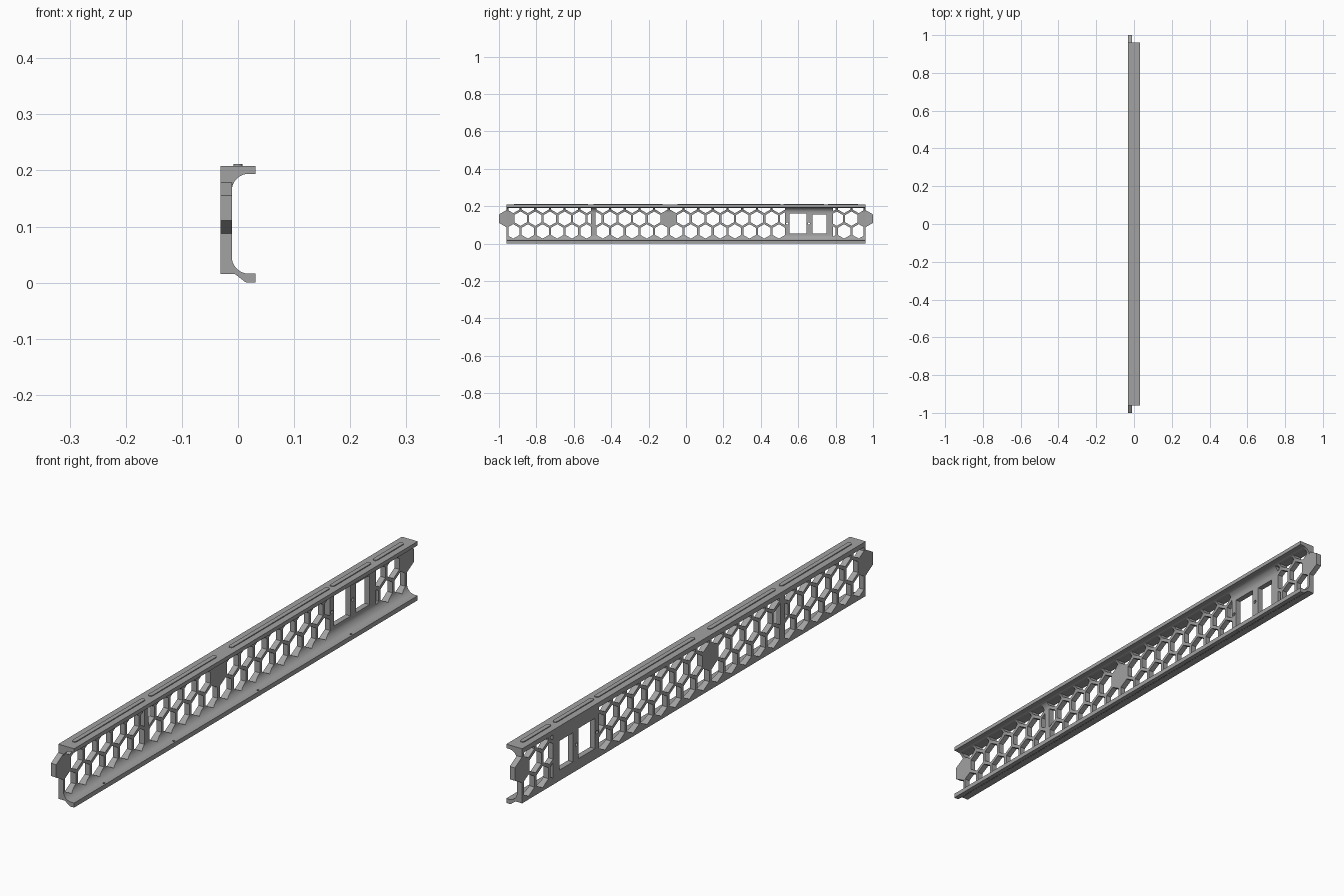
import bpy, bmesh, math
from mathutils import Matrix

old = bpy.data.objects.get("Cube")
if old:
    bpy.data.objects.remove(old, do_unlink=True)

grey = bpy.data.materials.new("light grey")
grey.use_nodes = True
COLOUR = (0.36, 0.36, 0.36, 1)
grey.diffuse_color = COLOUR
grey.node_tree.nodes["Principled BSDF"].inputs["Base Color"].default_value = COLOUR

PITCH = 0.0785                 # honeycomb cell spacing
ROW = PITCH * math.sqrt(3) / 2
MID_Z = 0.133                  # height of the main cell row
BACK, WEB = -0.031, -0.011     # outer and inner face of the web
HALF = 0.96


def finish(bm, name):
    bmesh.ops.recalc_face_normals(bm, faces=bm.faces)
    mesh = bpy.data.meshes.new(name)
    bm.to_mesh(mesh)
    bm.free()
    obj = bpy.data.objects.new(name, mesh)
    bpy.context.collection.objects.link(obj)
    mesh.materials.append(grey)
    return obj


def prism(bm, points, place, start, end):
    """Extrude a 2D outline; place(u, v, w) puts it in 3D."""
    rings = [[bm.verts.new(place(u, v, w)) for u, v in points] for w in (start, end)]
    bm.faces.new(rings[0])
    bm.faces.new(rings[1][::-1])
    n = len(points)
    for i in range(n):
        j = (i + 1) % n
        bm.faces.new((rings[0][i], rings[1][i], rings[1][j], rings[0][j]))


def along_y(u, v, w):
    return (u, w, v)


def along_x(u, v, w):
    return (w, u, v)


def along_z(u, v, w):
    return (u, v, w)


def ring(cu, cv, r, n):
    return [(cu + r * math.sin(math.tau * i / n), cv + r * math.cos(math.tau * i / n))
            for i in range(n)]


def clip(points, axis, limit, sign):
    """Keep the part of a convex outline on one side of a straight line."""
    out = []
    for i, a in enumerate(points):
        b = points[(i + 1) % len(points)]
        da, db = sign * (a[axis] - limit), sign * (b[axis] - limit)
        if da >= 0:
            out.append(a)
        if da * db < 0:
            t = da / (da - db)
            out.append(tuple(p + t * (q - p) for p, q in zip(a, b)))
    return out


def arc(cx, cz, r, a0, a1, n=10):
    return [(cx + r * math.cos(math.radians(a0 + (a1 - a0) * i / n)),
             cz + r * math.sin(math.radians(a0 + (a1 - a0) * i / n))) for i in range(n + 1)]


# Channel body: web, two flanges and inner fillets
R = 0.03
profile = [(BACK, 0.015), (-0.005, 0.015), (0.013, 0.001), (0.016, 0), (0.031, 0), (0.031, 0.016)]
profile += arc(WEB + R, 0.016 + R, R, 270, 180)
profile += arc(WEB + R, 0.194 - R, R, 180, 90)
profile += [(0.031, 0.194), (0.031, 0.208), (BACK, 0.208)]
bm = bmesh.new()
prism(bm, profile, along_y, -HALF, HALF)
body = finish(bm, "channel_body")

# Cutter: honeycomb cells clipped to each panel
bm = bmesh.new()
panels = [(-0.963, -0.95, -0.508), (-0.092, -0.484, 0.53), (0.963, 0.787, 0.95)]
for origin, lo, hi in panels:
    for row in (-1, 0, 1):
        for k in range(-14, 15):
            if row == 0 and k == 0:
                continue       # this cell stays solid
            y = origin + (k + (0.5 if row else 0)) * PITCH
            cell = ring(y, MID_Z + row * ROW, 0.0385, 6)
            for axis, limit, sign in ((0, lo, 1), (0, hi, -1), (1, 0.019, 1), (1, 0.191, -1)):
                cell = clip(cell, axis, limit, sign)
            if len(cell) > 2 and max(p[0] for p in cell) - min(p[0] for p in cell) > 0.012:
                prism(bm, cell, along_x, -0.05, 0.05)

# Cutter: two socket windows and their screw holes
for y0, y1, z0, z1 in ((0.553, 0.645, 0.053, 0.16), (0.676, 0.751, 0.053, 0.156)):
    prism(bm, [(y0, z0), (y1, z0), (y1, z1), (y0, z1)], along_x, -0.05, 0.05)
for y in (0.541, 0.657):
    prism(bm, ring(y, 0.107, 0.006, 12), along_x, -0.05, 0.05)

# Cutter: small holes in the lower flange
for y in (-0.78, -0.39, 0.08, 0.6):
    prism(bm, ring(0.022, y, 0.004, 10), along_z, -0.02, 0.03)
cutter = finish(bm, "opening_cutter")
cutter.hide_render = True

mod = body.modifiers.new("openings", "BOOLEAN")
mod.operation = "DIFFERENCE"
mod.solver = "EXACT"
mod.object = cutter
bpy.context.view_layer.objects.active = body
bpy.ops.object.select_all(action="DESELECT")
body.select_set(True)
bpy.ops.object.modifier_apply(modifier=mod.name)
bpy.data.objects.remove(cutter, do_unlink=True)
bpy.ops.object.shade_smooth_by_angle(angle=math.radians(25))

# Hexagonal end tabs
for side, name in ((-1, "front_end_tab"), (1, "back_end_tab")):
    bm = bmesh.new()
    prism(bm, ring(side * (1 - PITCH / 2), MID_Z, PITCH / math.sqrt(3), 6), along_x, BACK, WEB)
    finish(bm, name)

# Raised locating ridges with rounded ends on the top flange
W = 0.008
for i, (y0, y1) in enumerate(((-0.92, -0.525), (-0.495, -0.125), (-0.045, 0.505),
                              (0.52, 0.738), (0.76, 0.92))):
    outline = arc(0, y1 - W, W, 0, 180, 8) + arc(0, y0 + W, W, 180, 360, 8)
    bm = bmesh.new()
    prism(bm, outline, along_z, 0.205, 0.211)
    finish(bm, "top_ridge_%d" % (i + 1))
